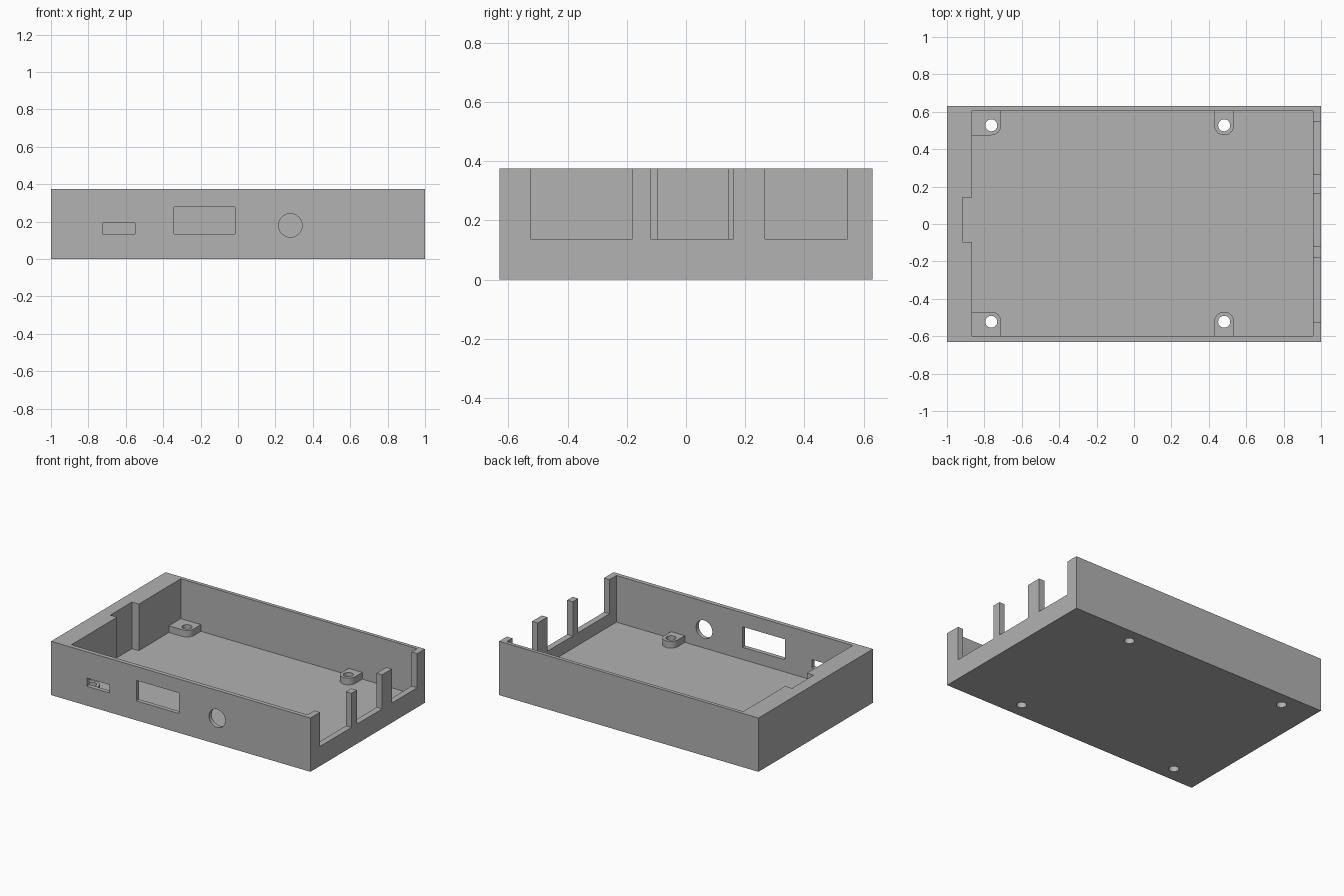
import bpy, bmesh, math

old = bpy.data.objects.get("Cube")
if old:
    bpy.data.objects.remove(old, do_unlink=True)

grey = bpy.data.materials.new("grey plastic")
grey.use_nodes = True
colour = (0.445, 0.445, 0.445, 1)
grey.diffuse_color = colour
grey.node_tree.nodes["Principled BSDF"].inputs["Base Color"].default_value = colour

FLOOR, TOP, PAD_TOP = 0.05, 0.375, 0.097
BACK, FRONT = 0.605, -0.6
HOLE_R = 0.032


def prism(name, outline, low, high, axis="z"):
    """Extrude an outline along z, or an x-z outline along y."""
    bm = bmesh.new()
    if axis == "z":
        verts = [bm.verts.new((a, b, low)) for a, b in outline]
        step = (0, 0, high - low)
    else:
        verts = [bm.verts.new((a, low, b)) for a, b in outline]
        step = (0, high - low, 0)
    face = bm.faces.new(verts)
    new = bmesh.ops.extrude_face_region(bm, geom=[face])["geom"]
    bmesh.ops.translate(bm, vec=step,
                        verts=[v for v in new if isinstance(v, bmesh.types.BMVert)])
    bmesh.ops.recalc_face_normals(bm, faces=bm.faces)
    mesh = bpy.data.meshes.new(name)
    bm.to_mesh(mesh)
    bm.free()
    mesh.materials.append(grey)
    obj = bpy.data.objects.new(name, mesh)
    bpy.context.collection.objects.link(obj)
    return obj


def rect(a0, a1, b0, b1):
    return [(a0, b0), (a1, b0), (a1, b1), (a0, b1)]


def arc(cx, cy, r, start, end, n):
    angles = [math.radians(start + (end - start) * i / n) for i in range(n + 1)]
    return [(cx + r * math.cos(t), cy + r * math.sin(t)) for t in angles]


def circle(cx, cy, r, n=32):
    return arc(cx, cy, r, 0, 360, n)[:-1]


def cut(target, cutter):
    cutter.hide_render = True
    mod = target.modifiers.new("cut", "BOOLEAN")
    mod.operation, mod.solver, mod.object = "DIFFERENCE", "EXACT", cutter
    bpy.context.view_layer.objects.active = target
    bpy.ops.object.modifier_apply(modifier=mod.name)
    bpy.data.objects.remove(cutter, do_unlink=True)


# Open tray with a thick end wall and a shallow recess in it
tray = prism("case_tray", rect(-1, 1, -0.63, 0.63), 0, TOP)
cut(tray, prism("cavity", rect(-0.865, 0.957, FRONT, BACK), FLOOR, 0.5))
cut(tray, prism("card_recess", rect(-0.918, -0.8, -0.096, 0.143), FLOOR, 0.5))

# Port notches open at the top of the thin end wall
for y0, y1 in ((-0.525, -0.18), (-0.12, 0.16), (0.266, 0.545)):
    cut(tray, prism("port_notch", rect(0.9, 1.1, y0, y1), 0.137, 0.5))

# Openings in the front wall
for shape in (rect(-0.725, -0.55, 0.135, 0.192),
              rect(-0.342, -0.015, 0.135, 0.278),
              circle(0.28, 0.18, 0.063)):
    cut(tray, prism("front_opening", shape, -0.7, -0.55, "y"))

# Mounting pads against the long walls, drilled through with the floor
MID = (BACK + FRONT) / 2
for side, row in ((1, "back"), (-1, "front")):
    def place(points):
        return [(x, MID + side * y) for x, y in points]

    wall, hole_y = BACK - MID, 0.525
    corner_pad = [(-0.865, wall), (-0.865, hole_y - 0.053)]
    corner_pad += arc(-0.763, hole_y, 0.053, 270, 360, 8) + [(-0.71, wall)]
    inner_pad = [(0.429, wall)] + arc(0.482, hole_y, 0.053, 180, 360, 16)
    inner_pad += [(0.535, wall)]
    for label, outline, x in (("corner", corner_pad, -0.763),
                              ("inner", inner_pad, 0.482)):
        pad = prism(f"{row}_{label}_mounting_pad", place(outline), FLOOR, PAD_TOP)
        for part in (pad, tray):
            cut(part, prism("screw_hole", circle(x, MID + side * hole_y, HOLE_R),
                            -0.1, 0.2))

# Smooth the round openings while keeping the edges sharp
for obj in bpy.context.collection.objects:
    if obj.type == "MESH" and (obj == tray or "mounting_pad" in obj.name):
        bpy.ops.object.select_all(action="DESELECT")
        obj.select_set(True)
        bpy.context.view_layer.objects.active = obj
        bpy.ops.object.shade_smooth_by_angle(angle=math.radians(30))
